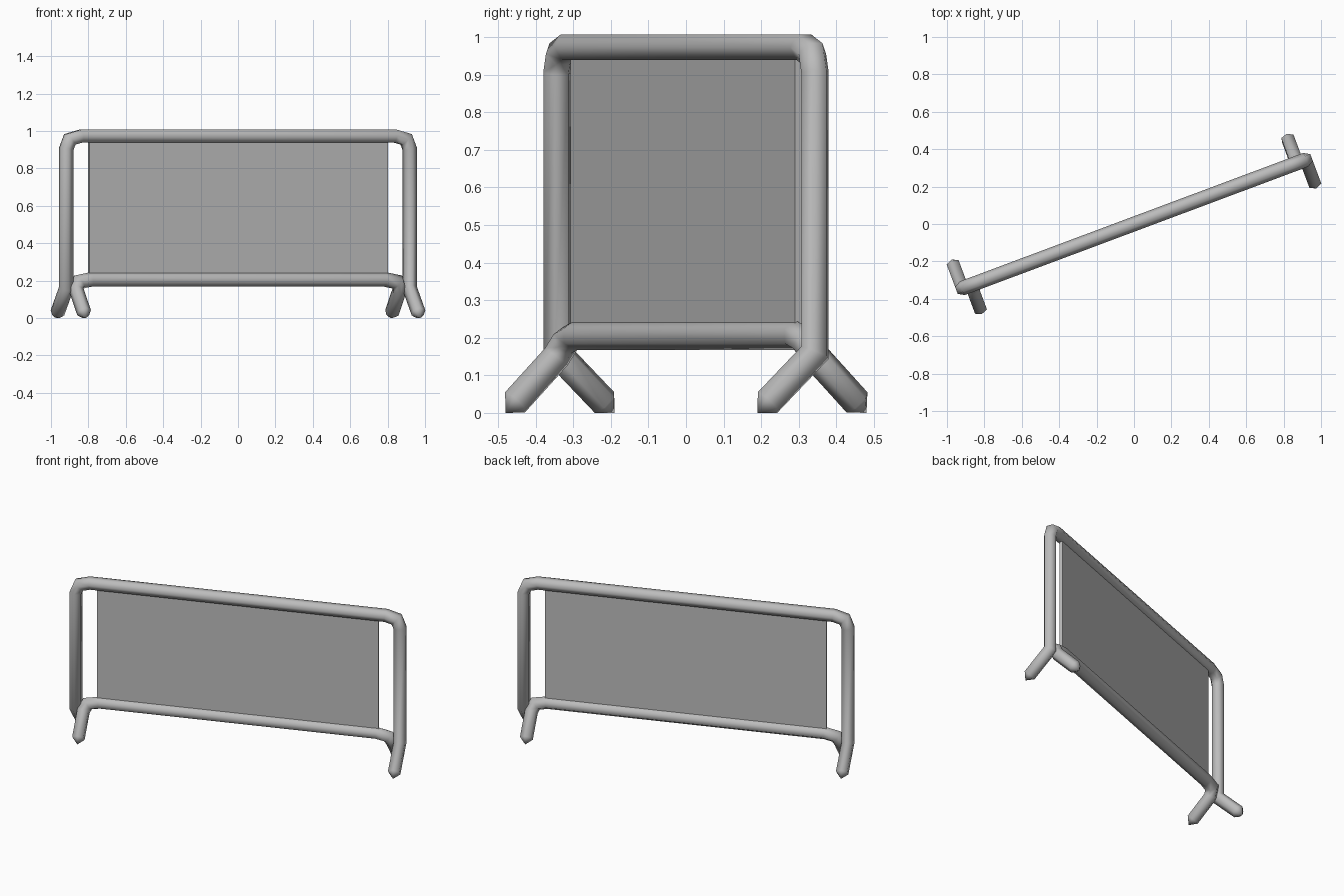
import bpy, bmesh, math
from mathutils import Vector, Matrix

cube = bpy.data.objects.get("Cube")
if cube:
    bpy.data.objects.remove(cube, do_unlink=True)

TURN = Matrix.Rotation(math.radians(20.5), 4, 'Z')
RADIUS = 0.039
SIDES = 6

steel = bpy.data.materials.new("steel_grey")
steel.use_nodes = True
GREY = (0.5, 0.5, 0.5, 1)
steel.diffuse_color = GREY
steel.node_tree.nodes["Principled BSDF"].inputs["Base Color"].default_value = GREY


def finish(bm, name):
    """Turn the part into place and make it an object."""
    bmesh.ops.recalc_face_normals(bm, faces=bm.faces)
    bm.transform(TURN)
    mesh = bpy.data.meshes.new(name)
    bm.to_mesh(mesh)
    bm.free()
    mesh.materials.append(steel)
    obj = bpy.data.objects.new(name, mesh)
    bpy.context.collection.objects.link(obj)
    return obj


def bent_tube(name, half_path):
    """Sweep a six-sided tube along a path, with pointed ends."""
    # The second half is the first turned half way round the upright axis
    path = [Vector(p) for p in half_path]
    path += [Vector((-p.x, -p.y, p.z)) for p in reversed(path)]
    tips = path[0].copy(), path[-1].copy()
    path[0] += (path[1] - path[0]).normalized() * RADIUS
    path[-1] += (path[-2] - path[-1]).normalized() * RADIUS
    dirs = [(b - a).normalized() for a, b in zip(path, path[1:])]

    bm = bmesh.new()
    side = Vector((1, 0, 0))
    rings = []
    for i, point in enumerate(path):
        before = dirs[max(i - 1, 0)]
        after = dirs[min(i, len(dirs) - 1)]
        miter = (before + after).normalized()
        other = before.cross(side)
        ring = []
        for k in range(SIDES):
            a = math.tau * (k + 0.5) / SIDES
            off = (side * math.cos(a) + other * math.sin(a)) * RADIUS
            off -= before * (off.dot(miter) / before.dot(miter))
            ring.append(bm.verts.new(point + off))
        rings.append(ring)
        side = before.rotation_difference(after) @ side
    for r, s in zip(rings, rings[1:]):
        for k in range(SIDES):
            n = (k + 1) % SIDES
            bm.faces.new((r[k], r[n], s[n], s[k]))
    for ring, tip in ((rings[0], tips[0]), (rings[-1], tips[1])):
        apex = bm.verts.new(tip)
        for k in range(SIDES):
            bm.faces.new((ring[k], ring[(k + 1) % SIDES], apex))

    obj = finish(bm, name)
    bpy.ops.object.select_all(action='DESELECT')
    obj.select_set(True)
    bpy.context.view_layer.objects.active = obj
    bpy.ops.object.shade_smooth_by_angle(angle=math.radians(65))


# Outer frame: foot, post, rounded corner, top rail
bent_tube("outer_frame", [
    (-0.98, 0.163, 0), (-0.98, 0, 0.16), (-0.98, 0, 0.905),
    (-0.96, 0, 0.955), (-0.895, 0, 0.973)])

# Lower rail with its own opposite feet
bent_tube("lower_rail", [
    (-0.93, -0.165, 0), (-0.93, -0.02, 0.15),
    (-0.91, 0, 0.192), (-0.84, 0, 0.206)])

# Flat infill panel
bm = bmesh.new()
bmesh.ops.create_cube(bm, size=1)
bm.transform(Matrix.Translation((0, 0, 0.59)) @ Matrix.Diagonal((1.704, 0.018, 0.75, 1)))
finish(bm, "infill_panel")
